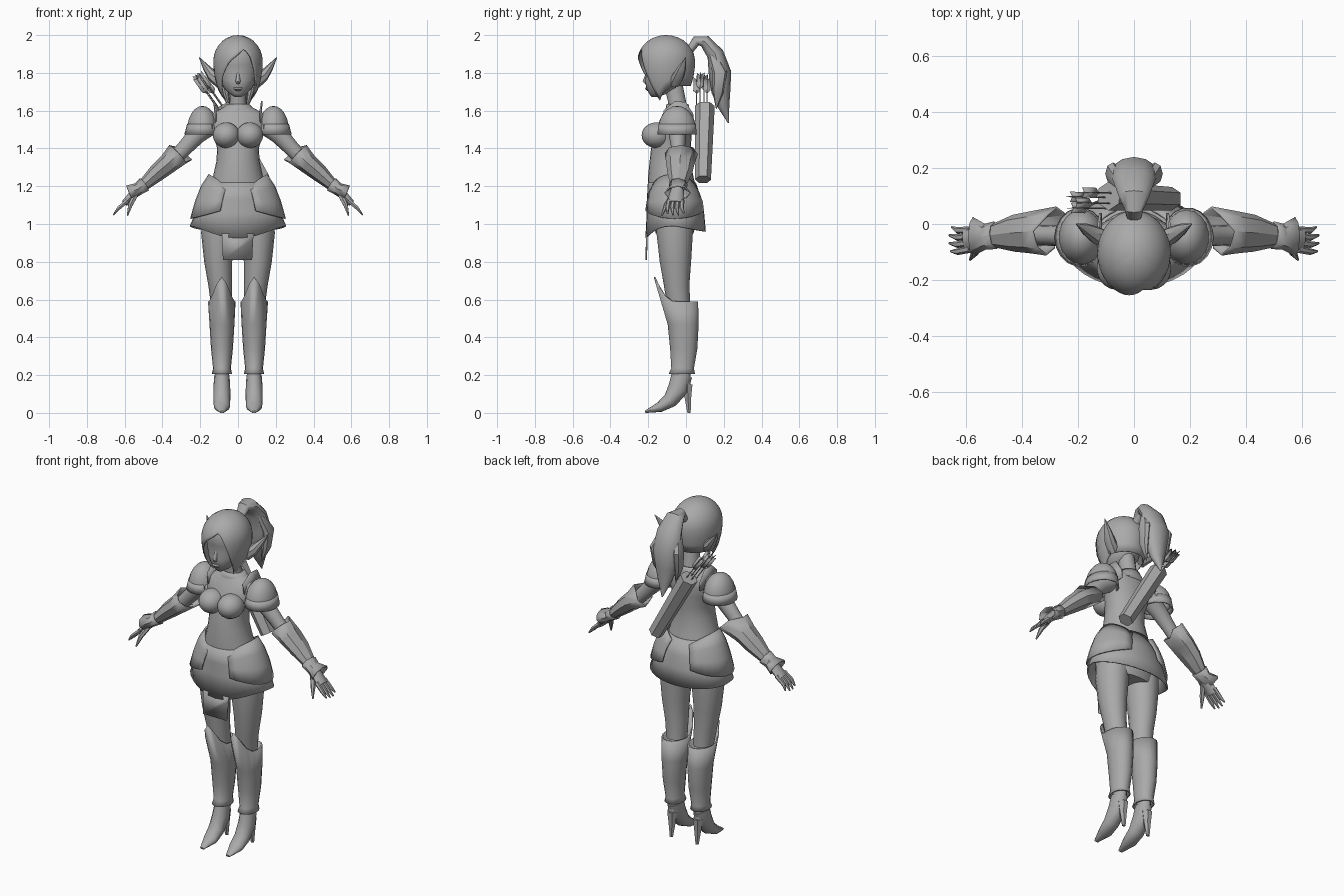
import bpy, bmesh, math
from mathutils import Vector

grey = bpy.data.materials.new("plain_grey")
grey.diffuse_color = (0.4, 0.4, 0.4, 1)
X, Y, Z = Vector((1, 0, 0)), Vector((0, 1, 0)), Vector((0, 0, 1))


def finish(name, bm, mirror=False, thick=0, angle=40):
    bmesh.ops.recalc_face_normals(bm, faces=bm.faces)
    me = bpy.data.meshes.new(name)
    bm.to_mesh(me)
    bm.free()
    me.materials.append(grey)
    ob = bpy.data.objects.new(name, me)
    bpy.context.collection.objects.link(ob)
    bpy.ops.object.select_all(action='DESELECT')
    ob.select_set(True)
    bpy.context.view_layer.objects.active = ob
    bpy.ops.object.shade_smooth_by_angle(angle=math.radians(angle))
    if thick:
        ob.modifiers.new("thickness", 'SOLIDIFY').thickness = thick
    if mirror:
        ob.modifiers.new("mirror", 'MIRROR').use_mirror_merge = False
    return ob


def loft(name, rings, n=16, ref=X, up=None, arc=None, caps=True, tweak=None, **kw):
    """Skin elliptical rings (x, y, z, half width along ref, half depth)."""
    bm = bmesh.new()
    rows = []
    pts = [Vector(r[:3]) for r in rings]
    for i, r in enumerate(rings):
        t = up or (pts[min(i + 1, len(pts) - 1)] - pts[max(i - 1, 0)]).normalized()
        u = (ref - t * ref.dot(t)).normalized()
        v = t.cross(u)
        a0, a1 = arc or (0, 360)
        count = n + 1 if arc else n
        row = []
        for k in range(count):
            a = math.radians(a0 + (a1 - a0) * k / n)
            co = pts[i] + u * r[3] * math.cos(a) + v * r[4] * math.sin(a)
            row.append(bm.verts.new(tweak(co, i, math.degrees(a)) if tweak else co))
        rows.append(row)
    for p, q in zip(rows, rows[1:]):
        for k in range(n):
            j = (k + 1) % len(p)
            bm.faces.new((p[k], p[j], q[j], q[k]))
    if caps and not arc:
        bm.faces.new(rows[0])
        bm.faces.new(rows[-1])
    return finish(name, bm, **kw)


def stack(name, rings, **kw):
    """Upright loft from (z, x, y, half width, half depth)."""
    return loft(name, [(x, y, z, a, b) for z, x, y, a, b in rings], up=Z, **kw)


def plate(name, outline, thick=0.008, **kw):
    bm = bmesh.new()
    bm.faces.new([bm.verts.new(p) for p in outline])
    return finish(name, bm, thick=thick, **kw)


def ellipsoid(name, c, r, low=-2, **kw):
    bm = bmesh.new()
    bmesh.ops.create_uvsphere(bm, u_segments=18, v_segments=12, radius=1)
    bmesh.ops.delete(bm, geom=[v for v in bm.verts if v.co.z < low], context='VERTS')
    for v in bm.verts:
        v.co = Vector([c[i] + v.co[i] * r[i] for i in range(3)])
    return finish(name, bm, mirror=True, **kw)


# Head, nose and ears
stack("head", [(1.673, 0, -.165, .018, .018), (1.69, 0, -.148, .045, .048), (1.72, 0, -.125, .075, .085),
               (1.76, 0, -.115, .095, .103), (1.80, 0, -.11, .105, .1), (1.84, 0, -.11, .11, .11),
               (1.90, 0, -.11, .11, .115), (1.96, 0, -.11, .07, .08)], n=24, angle=60)
loft("nose", [(0, -.205, 1.80, .008, .006), (0, -.218, 1.755, .013, .012), (0, -.21, 1.74, .008, .006)],
     n=8, up=Z, angle=60)
loft("lips", [(0, -.206, 1.722, .024, .008), (0, -.21, 1.716, .022, .008), (0, -.2, 1.705, .012, .006)],
     n=10, up=Z, angle=60)
loft("ear", [(.09, -.06, 1.755, .03, .04), (.135, -.04, 1.785, .032, .03), (.17, -.02, 1.83, .022, .018),
             (.207, .0, 1.885, .001, .001)], n=8, ref=Y, mirror=True)

# Hair cap whose hem parts over the face and falls into side locks
HEM = [(-180, 1.73), (-105, 1.73), (-85, 1.70), (-66, 1.65), (-45, 1.77), (-20, 1.86), (18, 1.93),
       (32, 1.88), (48, 1.77), (66, 1.65), (85, 1.70), (105, 1.73), (180, 1.73)]


def hem(a):
    for (p, z0), (q, z1) in zip(HEM, HEM[1:]):
        if p <= a <= q:
            return z0 + (z1 - z0) * (a - p) / (q - p)


bm = bmesh.new()
cols, steps = 48, 10
crown = bm.verts.new((0, -.105, 2.0))
grid = []
for k in range(cols):
    deg = -180 + 360 * k / cols
    a, h = math.radians(deg), hem(deg)
    end = math.acos((h - 1.86) / .14) if h > 1.86 else math.pi / 2 + math.asin((1.86 - h) / .25)
    col = []
    for s in range(1, steps + 1):
        th = end * s / steps
        z = 1.86 + (.14 if th < math.pi / 2 else .25) * math.cos(th)
        r = math.sin(th)
        col.append(bm.verts.new((.131 * r * math.sin(a), -.105 - .153 * r * math.cos(a), z)))
    grid.append(col)
for k in range(cols):
    p, q = grid[k], grid[(k + 1) % cols]
    bm.faces.new((crown, p[0], q[0]))
    for s in range(steps - 1):
        bm.faces.new((p[s], p[s + 1], q[s + 1], q[s]))
finish("hair_cap", bm, thick=.006, angle=50)

# Ponytail with loose strands
loft("ponytail", [(0, .02, 1.92, .025, .02), (0, .055, 1.97, .035, .027), (0, .10, 1.967, .055, .033),
                  (0, .155, 1.90, .075, .045), (0, .18, 1.80, .085, .06), (0, .185, 1.70, .065, .05),
                  (0, .2, 1.62, .04, .03), (0, .225, 1.535, .003, .003)], n=12)
loft("ponytail_strand", [(.045, .14, 1.90, .02, .02), (.075, .18, 1.80, .028, .04), (.07, .17, 1.70, .022, .03),
                         (.045, .16, 1.61, .002, .002)], n=8, mirror=True)

# Neck, torso and bust
stack("neck", [(1.56, 0, -.045, .085, .06), (1.61, 0, -.045, .055, .052), (1.65, 0, -.048, .043, .048),
               (1.75, 0, -.07, .045, .05)], angle=60)
stack("torso", [(.95, 0, -.06, .17, .10), (1.05, 0, -.06, .18, .125), (1.15, 0, -.067, .165, .132),
                (1.24, 0, -.08, .135, .122), (1.33, 0, -.085, .115, .108), (1.40, 0, -.08, .11, .105),
                (1.47, 0, -.07, .13, .1), (1.53, 0, -.058, .155, .09), (1.58, 0, -.05, .145, .075),
                (1.61, 0, -.047, .09, .058), (1.63, 0, -.047, .055, .05)], n=24, angle=60)
ellipsoid("bust", (.062, -.155, 1.47), (.072, .08, .068))
stack("collar", [(1.57, 0, -.045, .125, .075), (1.61, 0, -.045, .085, .063), (1.635, 0, -.045, .06, .058)],
      n=20, caps=False, thick=.008)

# Skirt, front panel and hip armour
def skirt_hem(co, i, a):
    if i >= 3:
        s = math.sin(math.radians(a))
        co.z -= .065 * max(0, -s) ** 3 + .03 * max(0, s)
    return co


stack("skirt", [(1.22, 0, -.075, .142, .127), (1.13, 0, -.062, .19, .145), (1.06, 0, -.056, .225, .152),
                (.99, 0, -.055, .255, .16)], n=32, caps=False, tweak=skirt_hem, thick=.008, angle=60)
plate("front_panel", [(-.085, -.203, .95), (-.08, -.207, .81), (.075, -.207, .81), (.08, -.203, .92),
                      (.085, -.203, .95)])


def hip_shape(co, i, a):
    f = min(1, abs(a) / 68) ** 2
    co.z = 1.12 + (co.z - 1.12) * (1 - .45 * f)
    return co


stack("hip_armour", [(1.265, 0, -.065, .155, .13), (1.20, 0, -.063, .197, .146), (1.12, 0, -.06, .228, .16),
                     (1.03, 0, -.06, .253, .168)], n=12, arc=(-68, 68), tweak=hip_shape, mirror=True, thick=.009)

# Legs, boots with pointed knee flap, pointed shoes and heels
stack("thigh", [(1.06, .1, -.06, .09, .10), (.95, .105, -.06, .09, .096), (.80, .105, -.056, .074, .083),
                (.68, .095, -.05, .063, .068), (.58, .088, -.04, .056, .062)], mirror=True, angle=60)


def knee_flap(co, i, a):
    if i == 4:
        f = max(0, -math.sin(math.radians(a))) ** 4
        co.z += .13 * f
        co.y -= .035 * f
    return co


stack("boot", [(.205, .085, -.022, .046, .062), (.235, .085, -.018, .039, .052), (.34, .085, -.012, .05, .064),
               (.47, .085, -.015, .058, .074), (.59, .086, -.036, .065, .092)],
      caps=False, tweak=knee_flap, mirror=True, thick=.008, angle=60)
stack("ankle", [(.15, .085, -.02, .035, .045), (.26, .085, -.02, .034, .045)], mirror=True)
loft("shoe", [(.085, -.022, .2, .04, .055), (.086, -.04, .13, .045, .055), (.086, -.085, .065, .045, .04),
              (.085, -.14, .03, .042, .027), (.085, -.217, .005, .014, .006)], n=12, mirror=True)
loft("heel", [(.085, .008, .15, .03, .03), (.085, .01, .08, .022, .02), (.085, .016, 0, .01, .01)],
     n=6, up=Z, mirror=True)

# Shoulder armour: dome, flared lower band and raised inner guard
ellipsoid("pauldron", (.188, -.047, 1.50), (.082, .1, .125), low=-.1, thick=.008)
stack("pauldron_band", [(1.53, .19, -.047, .08, .1), (1.475, .192, -.047, .092, .106)], n=18, caps=False,
      mirror=True, thick=.008)
plate("pauldron_guard", [(.122, -.11, 1.53), (.122, -.12, 1.60), (.13, -.06, 1.65), (.13, 0, 1.645),
                         (.125, .04, 1.58), (.122, .04, 1.53)], mirror=True)

# Arms, flared bracers and wrist cuffs
loft("upper_arm", [(.14, -.045, 1.53, .055, .055), (.215, -.045, 1.475, .046, .05), (.28, -.042, 1.405, .037, .042),
                   (.34, -.04, 1.34, .036, .038), (.43, -.04, 1.265, .036, .036)], n=12, ref=Y, mirror=True, angle=60)


def elbow_flare(co, i, a):
    if i == 0 and co.y > 0:
        co.x -= .045
        co.z += .005
    return co


loft("bracer", [(.318, -.025, 1.37, .088, .066), (.37, -.03, 1.32, .075, .054), (.43, -.033, 1.27, .066, .047),
                (.49, -.04, 1.215, .046, .034), (.53, -.045, 1.185, .036, .028)],
     n=8, ref=Y, caps=False, tweak=elbow_flare, mirror=True, thick=.008, angle=30)
loft("wrist_cuff", [(.575, -.045, 1.165, .07, .042), (.53, -.045, 1.185, .046, .034), (.495, -.04, 1.21, .05, .04)],
     n=8, ref=Y, caps=False, mirror=True, thick=.006, angle=30)

# Hands
loft("palm", [(.515, -.045, 1.195, .03, .025), (.555, -.05, 1.155, .038, .024), (.60, -.055, 1.11, .044, .018)],
     n=8, ref=Y, mirror=True)
for k, (y, reach) in enumerate([(-.09, .9), (-.067, 1), (-.044, 1), (-.021, .85)]):
    tip = (.60 + .06 * reach, y * 1.25 + .015, 1.11 - .062 * reach)
    loft("finger_%d" % (k + 1), [(.585, y, 1.125, .013, .013), (.63, y * 1.1, 1.085, .012, .011), (*tip, .004, .004)],
         n=6, ref=Y, mirror=True)
loft("thumb", [(.545, -.07, 1.15, .016, .016), (.57, -.105, 1.10, .014, .013), (.585, -.128, 1.045, .004, .004)],
     n=6, ref=Y, mirror=True)

# Slung quiver with fletched arrows
axis = Vector((-.235, .005, .40)).normalized()
loft("quiver", [(.135, .09, 1.235, .042, .042), (-.09, .1, 1.625, .052, .05)], n=6, ref=Y, angle=20)
for k, (dx, dy, end) in enumerate([(-.02, -.03, .21), (.012, -.012, .24), (-.012, .01, .23), (.018, .025, .21)]):
    base = Vector((-.08 + dx, .085 + dy, 1.60))
    lean = (axis + Vector((-.1, 0, 0))).normalized()
    tip = base + lean * end
    loft("arrow_shaft_%d" % (k + 1), [(*base, .003, .003), (*tip, .003, .003)], n=5, ref=Y)
    side = lean.cross(Y)
    for j, w in enumerate((Y * .018, side * .018)):
        p, q = tip - lean * .10, tip - lean * .01
        plate("fletching_%d_%d" % (k + 1, j + 1), [p, p + w + lean * .02, q + w + lean * .015, q,
                                                   q - w + lean * .015, p - w + lean * .02], thick=.002)
